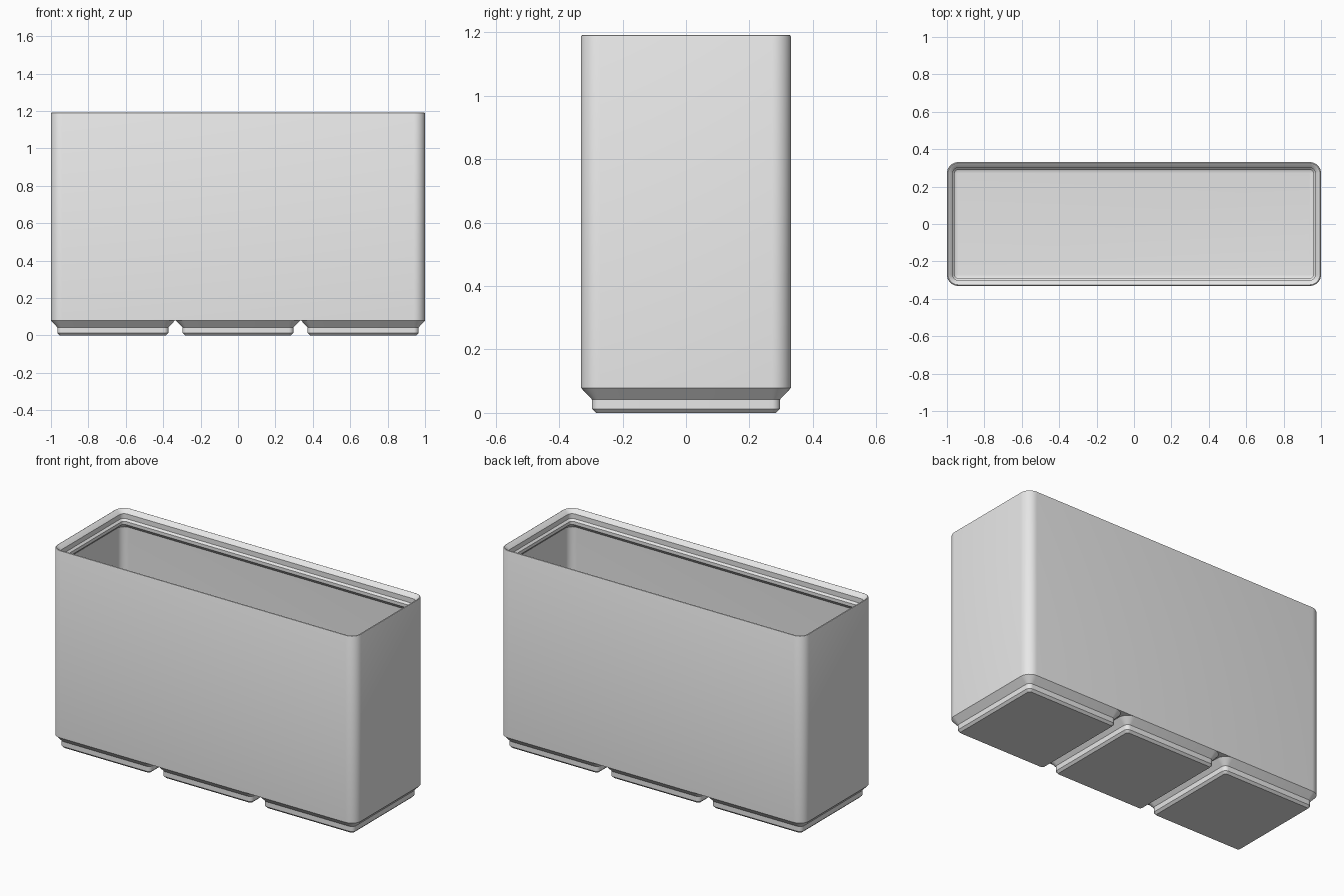
import bpy, bmesh, math

if "Cube" in bpy.data.objects:
    bpy.data.objects.remove(bpy.data.objects["Cube"])

HALF_X, HALF_Y, CORNER = 1.0, 0.331, 0.06
PITCH = 0.669      # spacing of the feet
BASE_Z = 0.0787    # where the feet meet the body
TOP = 1.192
FLOOR = 0.1115
WALL = 0.0151      # wall thickness
STEPS = 8          # segments per rounded corner

grey = bpy.data.materials.new("plain grey")
grey.diffuse_color = (0.8, 0.8, 0.8, 1)
grey.use_nodes = True
grey.node_tree.nodes["Principled BSDF"].inputs["Base Color"].default_value = grey.diffuse_color


def ring(bm, hx, hy, radius, z):
    """Rounded rectangle of vertices."""
    verts = []
    corners = ((1, 1), (-1, 1), (-1, -1), (1, -1))
    for i, (sx, sy) in enumerate(corners):
        for k in range(STEPS + 1):
            a = math.pi / 2 * (i + k / STEPS)
            verts.append(bm.verts.new((sx * (hx - radius) + radius * math.cos(a),
                                       sy * (hy - radius) + radius * math.sin(a), z)))
    return verts


def loft(name, hx, hy, profile, x=0):
    """Skin rounded rectangles along a profile of (inset, height), capped at both ends."""
    bm = bmesh.new()
    rings = [ring(bm, hx - d, hy - d, max(CORNER - d, 0.002), z) for d, z in profile]
    for a, b in zip(rings, rings[1:]):
        n = len(a)
        for i in range(n):
            j = (i + 1) % n
            bm.faces.new((a[i], a[j], b[j], b[i]))
    bm.faces.new(rings[0][::-1])
    bm.faces.new(rings[-1])
    bmesh.ops.recalc_face_normals(bm, faces=bm.faces)
    mesh = bpy.data.meshes.new(name)
    bm.to_mesh(mesh)
    bm.free()
    mesh.materials.append(grey)
    obj = bpy.data.objects.new(name, mesh)
    bpy.context.collection.objects.link(obj)
    obj.location.x = x
    bpy.ops.object.select_all(action='DESELECT')
    obj.select_set(True)
    bpy.context.view_layer.objects.active = obj
    bpy.ops.object.shade_smooth_by_angle(angle=math.radians(30))
    return obj


# Body: outer wall, rounded rim, stepped stacking lip, inner wall, filleted floor
body = [(0, BASE_Z), (0, TOP - 0.007), (0.002, TOP - 0.002), (0.006, TOP),
        (0.010, TOP - 0.002), (0.0303, TOP - 0.023), (0.0303, TOP - 0.052),
        (0.0414, TOP - 0.063), (0.0414, TOP - 0.082), (WALL, TOP - 0.108)]
FILLET = 0.0446
for k in range(9):
    a = math.pi / 2 * k / 8
    body.append((WALL + FILLET * (1 - math.cos(a)), FLOOR + FILLET * (1 - math.sin(a))))
loft("bin_body", HALF_X, HALF_Y, body)

# Three stepped feet
foot = [(0.047, 0), (0.0343, 0.0127), (0.0343, 0.0425), (0, BASE_Z)]
for i, side in enumerate(("left", "middle", "right")):
    loft(side + "_foot", HALF_Y, HALF_Y, foot, (i - 1) * PITCH)
